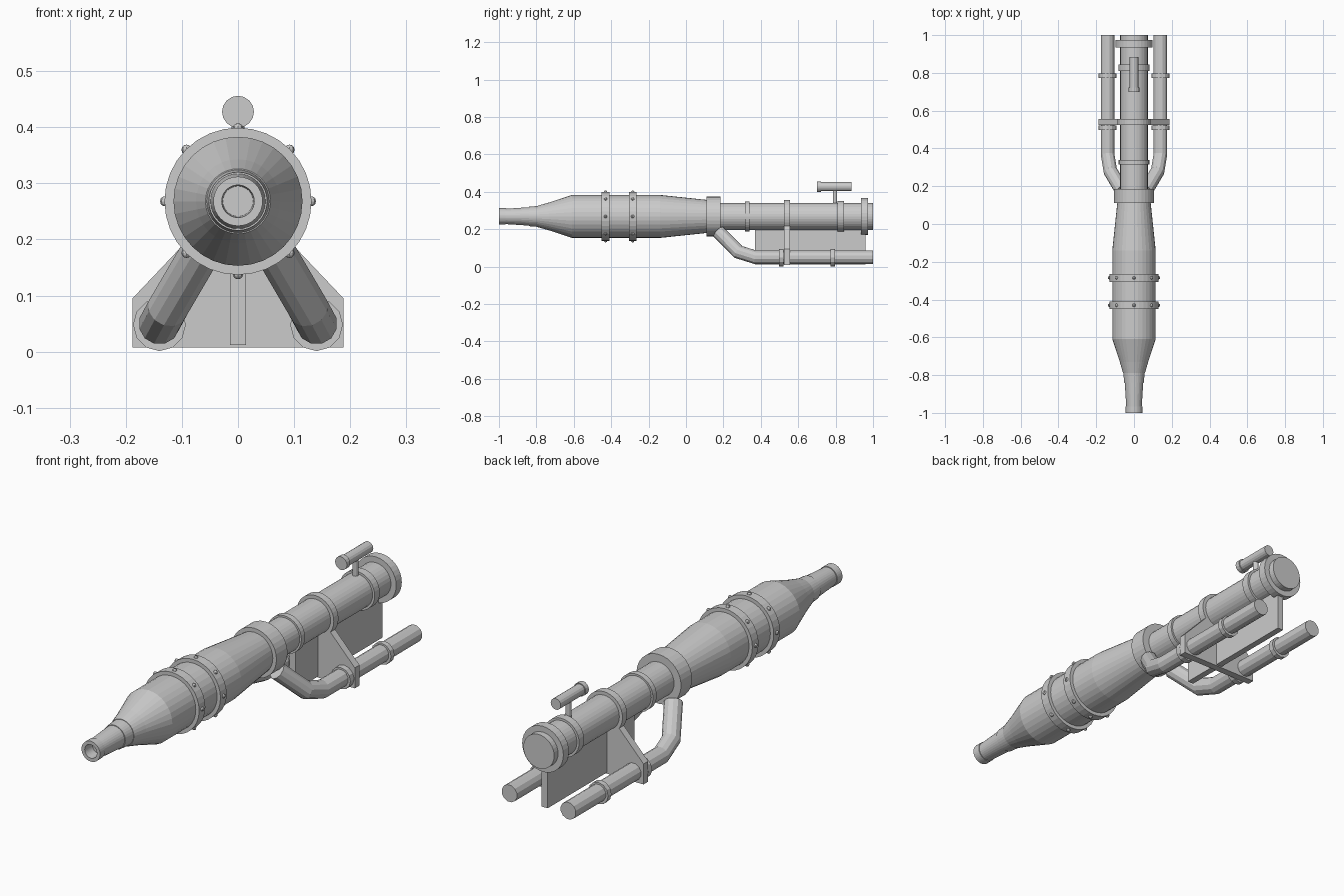
import bpy, bmesh, math
from mathutils import Vector

if "Cube" in bpy.data.objects:
    bpy.data.objects.remove(bpy.data.objects["Cube"])

CZ = 0.268          # height of the main barrel axis
PX, PZ = 0.14, 0.048  # lower pipe axis


def finish(name, bm):
    bmesh.ops.recalc_face_normals(bm, faces=bm.faces)
    me = bpy.data.meshes.new(name)
    bm.to_mesh(me)
    bm.free()
    ob = bpy.data.objects.new(name, me)
    bpy.context.collection.objects.link(ob)
    return ob


def lathe(name, profile, x=0.0, z=CZ, sides=32):
    """Solid of revolution about a y-parallel axis; profile = (y, radius)."""
    bm = bmesh.new()
    rings = []
    for y, r in profile:
        rings.append([bm.verts.new((x + r * math.sin(2 * math.pi * i / sides), y,
                                    z + r * math.cos(2 * math.pi * i / sides)))
                      for i in range(sides)])
    for a, b in zip(rings, rings[1:]):
        for i in range(sides):
            j = (i + 1) % sides
            bm.faces.new((a[i], a[j], b[j], b[i]))
    bm.faces.new(rings[0])
    bm.faces.new(rings[-1])
    return finish(name, bm)


def band(name, y0, y1, r, **kw):
    return lathe(name, [(y0, r), (y1, r)], **kw)


def prism(name, outline, y0, y1):
    """Extrude an (x, z) outline along y."""
    bm = bmesh.new()
    face = bm.faces.new([bm.verts.new((x, y0, z)) for x, z in outline])
    ext = bmesh.ops.extrude_face_region(bm, geom=[face])
    bmesh.ops.translate(bm, vec=(0, y1 - y0, 0),
                        verts=[v for v in ext["geom"] if isinstance(v, bmesh.types.BMVert)])
    return finish(name, bm)


def tube(name, points, r, sides=12):
    """Capped pipe swept along mitred path points."""
    pts = [Vector(p) for p in points]
    dirs = [(b - a).normalized() for a, b in zip(pts, pts[1:])]
    side = dirs[0].orthogonal().normalized()
    ring = [pts[0] + r * (math.cos(t) * side + math.sin(t) * dirs[0].cross(side))
            for t in (2 * math.pi * i / sides for i in range(sides))]
    bm = bmesh.new()
    loops = [[bm.verts.new(p) for p in ring]]
    for k in range(1, len(pts)):
        d = dirs[k - 1]
        n = (d + dirs[k]).normalized() if k < len(dirs) else d
        # slide the ring along the segment onto the mitre plane
        ring = [p + d * ((pts[k] - p).dot(n) / d.dot(n)) for p in ring]
        loops.append([bm.verts.new(p) for p in ring])
    for a, b in zip(loops, loops[1:]):
        for i in range(sides):
            j = (i + 1) % sides
            bm.faces.new((a[i], a[j], b[j], b[i]))
    bm.faces.new(loops[0])
    bm.faces.new(loops[-1])
    return finish(name, bm)


# Nozzle with recessed bore, and tapered main body
lathe("nozzle", [(-0.95, 0.027), (-1.0, 0.029), (-1.0, 0.044), (-0.965, 0.044),
                 (-0.965, 0.041), (-0.84, 0.049), (-0.84, 0.052), (-0.79, 0.056)])
lathe("main_body", [(-0.79, 0.058), (-0.73, 0.075), (-0.61, 0.115),
                    (-0.14, 0.115), (0.115, 0.088)])

# Rear barrel with flanges and rings
band("rear_barrel", 0.11, 1.0, 0.073)
band("middle_flange", 0.11, 0.185, 0.106)
band("front_ring", 0.315, 0.34, 0.081)
band("bracket_ring", 0.525, 0.557, 0.088)
band("sight_ring", 0.81, 0.845, 0.083)
band("end_flange", 0.935, 0.973, 0.098)

# Riveted bands around the body
for n, y in enumerate((-0.43, -0.285)):
    band(f"body_band_{n}", y - 0.021, y + 0.021, 0.131)
    bm = bmesh.new()
    for i in range(8):
        a = i * math.pi / 4
        made = bmesh.ops.create_uvsphere(bm, u_segments=8, v_segments=6, radius=0.009)
        bmesh.ops.translate(bm, verts=made["verts"],
                            vec=(0.13 * math.sin(a), y, CZ + 0.13 * math.cos(a)))
    finish(f"band_rivets_{n}", bm)

# Lower pipes, bent up into the middle flange, with collars
for s, label in ((-1, "left"), (1, "right")):
    tube(f"{label}_pipe", [(s * PX, 1.0, PZ + 0.002), (s * PX, 0.37, PZ + 0.002),
                           (s * 0.125, 0.28, 0.078), (s * 0.063, 0.175, 0.184)], 0.037)
    for n, (y0, y1) in enumerate(((0.497, 0.522), (0.773, 0.796))):
        band(f"{label}_pipe_collar_{n}", y0, y1, 0.047, x=s * PX, sides=12)

# Drop the collars from the barrel axis onto the pipe axis
for ob in bpy.context.collection.objects:
    if "pipe_collar" in ob.name:
        ob.location.z = PZ - CZ

# Cross bracket and central web
prism("cross_bracket", [(-0.188, 0.007), (0.188, 0.007), (0.188, 0.095),
                        (0.06, 0.23), (-0.06, 0.23), (-0.188, 0.095)], 0.525, 0.557)
prism("central_web", [(-0.014, 0.012), (0.014, 0.012), (0.014, 0.22), (-0.014, 0.22)],
      0.37, 0.96)

# Sight on its post
lathe("sight", [(0.70, 0.0285), (0.722, 0.0285), (0.722, 0.024), (0.885, 0.024)],
      z=0.4275, sides=16)
tube("sight_post", [(0, 0.797, 0.32), (0, 0.797, 0.42)], 0.012)
